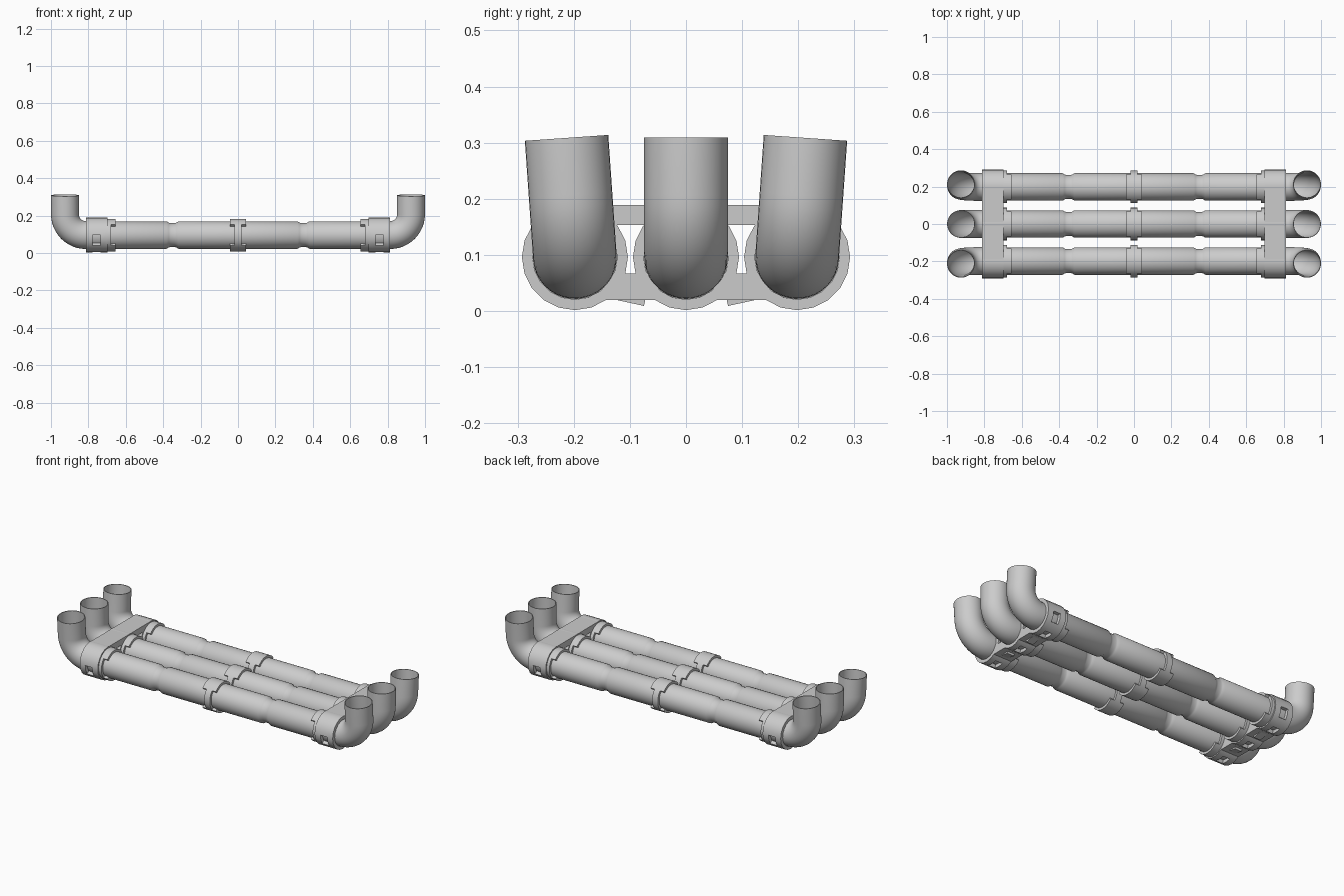
import bpy, bmesh, math
from mathutils import Vector, Matrix

if "Cube" in bpy.data.objects:
    bpy.data.objects.remove(bpy.data.objects["Cube"])

ZC, PY, PR = 0.096, 0.198, 0.0735   # pipe axis height, pipe spacing, pipe radius


def finish(bm, name, thick=0, mirror=(False, False)):
    me = bpy.data.meshes.new(name)
    bm.to_mesh(me)
    bm.free()
    ob = bpy.data.objects.new(name, me)
    bpy.context.collection.objects.link(ob)
    if thick:
        s = ob.modifiers.new("wall", 'SOLIDIFY')
        s.thickness, s.offset = thick, -1
    if any(mirror):
        m = ob.modifiers.new("mirror", 'MIRROR')
        m.use_axis = (mirror[0], mirror[1], False)
        m.use_mirror_merge = False
    bpy.ops.object.select_all(action='DESELECT')
    ob.select_set(True)
    bpy.context.view_layer.objects.active = ob
    bpy.ops.object.convert(target='MESH')
    bpy.ops.object.shade_smooth_by_angle(angle=math.radians(35))
    return ob


def sweep(name, sections, n, y=0.0, tilt=0.0, skip=None, thick=0.004, mirror=(False, False)):
    """Skin of rings (x, z, heading, radius); skip(strip, sector) leaves openings."""
    bm = bmesh.new()
    rot = Matrix.Rotation(tilt, 3, 'X')
    rings = []
    for x, z, a, r in sections:
        ring = []
        for k in range(n):
            t = 2 * math.pi * k / n
            p = Vector((x - r * math.sin(t) * math.sin(a), r * math.cos(t),
                        z + r * math.sin(t) * math.cos(a)))
            ring.append(bm.verts.new(rot @ p + Vector((0, y, ZC))))
        rings.append(ring)
    for i in range(len(rings) - 1):
        A, B = rings[i], rings[i + 1]
        for k in range(n):
            if skip and skip(i, k):
                continue
            j = (k + 1) % n
            bm.faces.new((A[k], A[j], B[j], B[k]))
    loose = [v for v in bm.verts if not v.link_faces]
    bmesh.ops.delete(bm, geom=loose, context='VERTS')
    return finish(bm, name, thick, mirror)


def prism(name, profile, x0, x1, mirror):
    """Extrude a y/z outline along x."""
    bm = bmesh.new()
    f = bm.faces.new([bm.verts.new((x0, y, z)) for y, z in profile])
    ext = bmesh.ops.extrude_face_region(bm, geom=[f])
    bmesh.ops.translate(bm, vec=(x1 - x0, 0, 0),
                        verts=[v for v in ext['geom'] if isinstance(v, bmesh.types.BMVert)])
    bmesh.ops.recalc_face_normals(bm, faces=bm.faces)
    return finish(bm, name, 0, mirror)


def straight(xs, r):
    return [(x, 0, 0, r) for x in xs]


# collar tabs are wide at the top and bottom, narrow at the sides (36 sectors)
def side_sector(k):
    return not (4 <= k % 18 < 14)


# straight pipe profile with a groove in each half
half = [(0.318, PR), (0.33, 0.066), (0.34, 0.064), (0.36, 0.064), (0.37, 0.066), (0.382, PR), (0.82, PR)]
pipe = [(-x, 0, 0, r) for x, r in reversed(half)] + [(x, 0, 0, r) for x, r in half]

# elbow path: quarter bend then short riser
BR = 0.111
elbow = [(0.74, 0, 0, PR)]
for i in range(13):
    a = math.pi / 2 * i / 12
    elbow.append((0.814 + BR * math.sin(a), BR * (1 - math.cos(a)), a, PR + 0.001))
elbow.append((0.814 + BR, 0.213, math.pi / 2, PR + 0.001))

for label, y, tilt in (("front", -PY, math.radians(4)), ("middle", 0, 0), ("back", PY, -math.radians(4))):
    sweep(label + "_pipe", pipe, 36, y)
    sweep(label + "_elbows", elbow, 36, y, tilt, mirror=(True, False))
    # castellated collar at the centre and half collars beside the clamps
    sweep(label + "_centre_collar", straight((-0.043, -0.018, 0.018, 0.043), 0.087), 36, y,
          skip=lambda i, k: i != 1 and side_sector(k), thick=0.014)
    sweep(label + "_end_collars", straight((0.655, 0.68, 0.71), 0.087), 36, y,
          skip=lambda i, k: i == 0 and side_sector(k), thick=0.014, mirror=(True, False))

# clamp rings with slots in the outer side and underside
cx = (0.698, 0.735, 0.779, 0.814)
sweep("outer_clamp_rings", straight(cx, 0.0945), 20, -PY,
      skip=lambda i, k: i == 1 and k in (10, 11, 14, 15), thick=0.019, mirror=(True, True))
sweep("middle_clamp_rings", straight(cx, 0.0945), 20, 0,
      skip=lambda i, k: i == 1 and k in (14, 15), thick=0.019, mirror=(True, False))

# top plate and lower links joining the rings
prism("clamp_top_plate", [(-PY, 0.153), (PY, 0.153), (PY, 0.189), (-PY, 0.189)],
      0.698, 0.814, (True, False))
prism("clamp_lower_links", [(0.035, 0.02), (0.163, 0.02), (0.13, 0.067), (0.068, 0.067)],
      0.698, 0.814, (True, True))

# wedge clips under the links
prism("clamp_clips", [(0.13, 0.022), (0.072, 0.022), (0.075, 0.009), (0.13, 0.021)],
      0.735, 0.779, (True, True))
